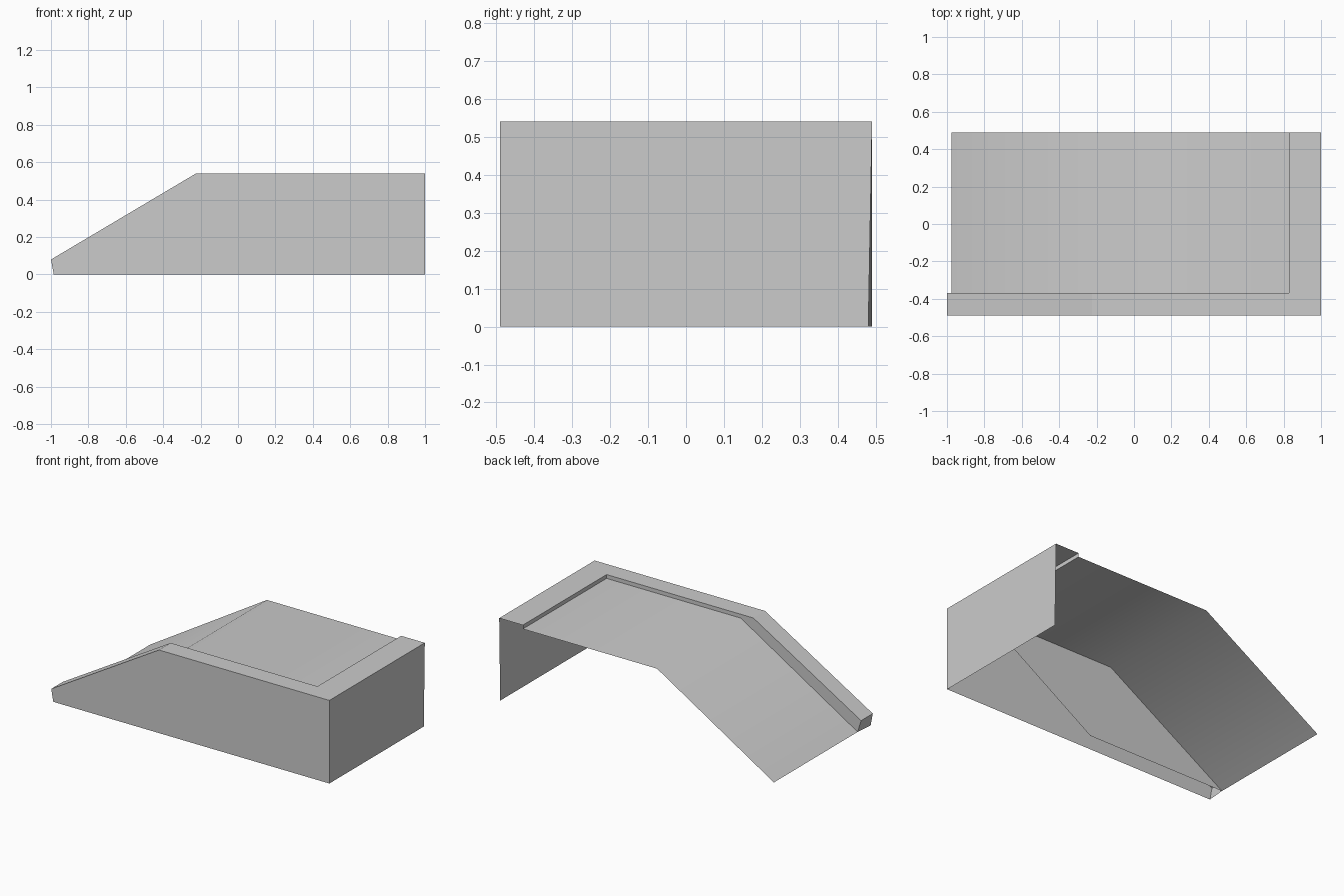
import bpy

cube = bpy.data.objects.get("Cube")
if cube:
    bpy.data.objects.remove(cube, do_unlink=True)

GREY = (0.6, 0.6, 0.6, 1.0)
grey = bpy.data.materials.new("plain_grey")
grey.use_nodes = True
grey.diffuse_color = GREY
grey.node_tree.nodes["Principled BSDF"].inputs["Base Color"].default_value = GREY

FRONT, INNER, BACK = -0.49, -0.37, 0.49     # depth of outer wall, inner wall, open side
TOP, DECK = 0.54, 0.515                     # ledge and deck heights
END, STEP = 1.0, 0.83                       # end wall and ledge inner edge

# Side profiles as (x, z)
toe, tip, crest = (-0.985, 0), (-1, 0.08), (-0.225, TOP)
deck_toe, deck_crest, deck_end = (-0.975, 0), (-0.135, DECK), (STEP, DECK)


def sheet(name, faces, smooth=False):
    """Open sheet from a list of corner loops; shared corners are merged."""
    verts = list(dict.fromkeys(p for f in faces for p in f))
    mesh = bpy.data.meshes.new(name)
    mesh.from_pydata(verts, [], [[verts.index(p) for p in f] for f in faces])
    mesh.materials.append(grey)
    for poly in mesh.polygons:
        poly.use_smooth = smooth
    obj = bpy.data.objects.new(name, mesh)
    bpy.context.collection.objects.link(obj)
    return obj


def at(y, *profile):
    """Place profile points at one depth."""
    return [(x, y, z) for x, z in profile]


def strip(a, b, y0, y1):
    """Quad joining two profile points across a depth range."""
    return at(y0, a, b) + at(y1, b, a)


# Outer walls
sheet("front_wall", [at(FRONT, toe, (END, 0), (END, TOP), crest, tip)])
sheet("end_wall", [[(END, FRONT, 0), (END, BACK - 0.01, 0),
                    (END, BACK, TOP), (END, FRONT, TOP)]])

# Raised L-shaped ledge with its sloping arm and end cap
sheet("ledge", [
    [(END, FRONT, TOP), (END, BACK, TOP), (STEP, BACK, TOP),
     (STEP, INNER, TOP), (crest[0], INNER, TOP), (crest[0], FRONT, TOP)],
    strip(tip, crest, FRONT, INNER),
])
sheet("ledge_toe", [at(FRONT, tip, toe) + at(INNER, deck_toe, tip)])

# Short riser between the end ledge and the deck
sheet("end_riser", [strip((STEP, TOP), deck_end, BACK, INNER)])

# Inner side wall, running below the deck to the ground
sheet("inner_wall", [
    at(INNER, deck_toe, deck_crest, crest, tip)[::-1],
    at(INNER, deck_crest, deck_end, (STEP, TOP), crest)[::-1],
    at(INNER, deck_toe, (0.02, 0), deck_end, deck_crest)[::-1],
])

# Thin deck: ramp and flat, softly shaded across the bend
sheet("deck", [strip(deck_toe, deck_crest, INNER, BACK),
               strip(deck_crest, deck_end, INNER, BACK)], smooth=True)
